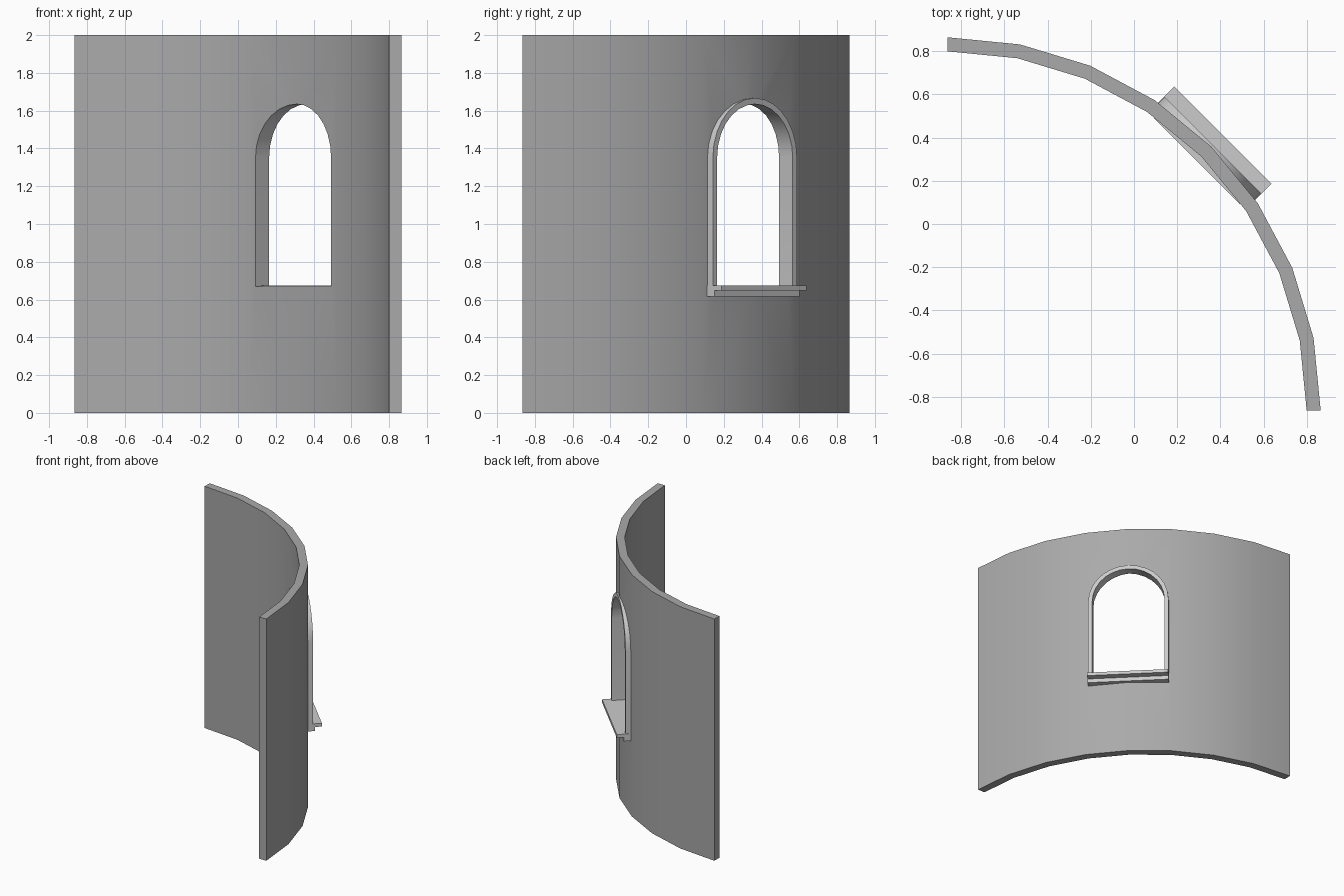
import bpy, bmesh
from math import sin, cos, pi, sqrt

if "Cube" in bpy.data.objects:
    bpy.data.objects.remove(bpy.data.objects["Cube"])

C = -0.865            # arc centre (x and y)
R_OUT, R_IN = 1.73, 1.665
HALF, TRIM = 0.283, 0.032   # opening half width, frame width
SILL_Z, SPRING_Z = 0.675, 1.352


def place(u, r, z):
    """Window axes (u along the wall, r outwards at 45 degrees) to world."""
    return ((r + u) / sqrt(2), (r - u) / sqrt(2), z)


def grey(name, v):
    mat = bpy.data.materials.new(name)
    mat.diffuse_color = (v, v, v, 1)
    mat.use_nodes = True
    mat.node_tree.nodes["Principled BSDF"].inputs["Base Color"].default_value = mat.diffuse_color
    return mat


def finish(name, bm, mat):
    me = bpy.data.meshes.new(name)
    bm.to_mesh(me)
    bm.free()
    me.materials.append(mat)
    ob = bpy.data.objects.new(name, me)
    bpy.context.collection.objects.link(ob)
    return ob


def prism(name, a, b, mat, extra=()):
    """Solid between two matching point loops, plus optional loose faces."""
    bm = bmesh.new()
    va, vb = [bm.verts.new(p) for p in a], [bm.verts.new(p) for p in b]
    bm.faces.new(va)
    bm.faces.new(vb[::-1])
    n = len(a)
    for i in range(n):
        j = (i + 1) % n
        bm.faces.new((va[i], vb[i], vb[j], va[j]))
    bmesh.ops.recalc_face_normals(bm, faces=bm.faces)
    for pts in extra:
        bm.faces.new([bm.verts.new(p) for p in pts])
    return finish(name, bm, mat)


def activate(ob):
    bpy.ops.object.select_all(action='DESELECT')
    ob.select_set(True)
    bpy.context.view_layer.objects.active = ob


def arch(half, bottom, n=14):
    """Round-headed outline, from lower right over the top to lower left."""
    head = [(half * cos(pi * i / n), SPRING_Z + half * sin(pi * i / n)) for i in range(n + 1)]
    return [(half, bottom)] + head + [(-half, bottom)]


dark, light = grey("wall_grey", 0.4), grey("trim_grey", 0.8)

# Curved wall: eight-sided quarter ring
angles = [i * pi / 16 for i in range(9)]
ring = [(C + R_OUT * cos(t), C + R_OUT * sin(t)) for t in angles]
ring += [(C + R_IN * cos(t), C + R_IN * sin(t)) for t in reversed(angles)]
wall = prism("curved_wall", [(x, y, 0) for x, y in ring], [(x, y, 2) for x, y in ring], dark)

# Arched opening, its reveal in the light trim colour
outline = arch(HALF, SILL_Z - 0.005)
cutter = prism("opening_cutter", [place(u, 0.3, z) for u, z in outline],
               [place(u, 0.7, z) for u, z in outline], light)
cutter.hide_render = True
mod = wall.modifiers.new("opening", 'BOOLEAN')
mod.object = cutter
mod.operation = 'DIFFERENCE'
mod.solver = 'EXACT'
mod.material_mode = 'TRANSFER'
activate(wall)
bpy.ops.object.modifier_apply(modifier=mod.name)
bpy.data.objects.remove(cutter)

# Arched frame: band swept along the outline
inner, outer = arch(HALF, SILL_Z), arch(HALF + TRIM, SILL_Z)
bm = bmesh.new()
rows = []
for (ui, zi), (uo, zo) in zip(inner, outer):
    section = [(ui, 0.455, zi), (ui, 0.516, zi), (uo, 0.516, zo), (uo, 0.455, zo)]
    rows.append([bm.verts.new(place(*p)) for p in section])
for a, b in zip(rows, rows[1:]):
    for k in range(4):
        m = (k + 1) % 4
        bm.faces.new((a[k], a[m], b[m], b[k]))
bm.faces.new(rows[0])
bm.faces.new(rows[-1])
bmesh.ops.recalc_face_normals(bm, faces=bm.faces)
frame = finish("window_frame", bm, light)

# Stepped sill: projecting slab over a shallower moulding, with a thin inner ledge
step = [(0.455, 0.615), (0.53, 0.615), (0.53, 0.648), (0.583, 0.648),
        (0.583, SILL_Z), (0.455, SILL_Z)]
ledge = [place(u, r, SILL_Z) for u, r in
         ((-HALF, 0.412), (HALF, 0.412), (HALF, 0.455), (-HALF, 0.455))]
sill = prism("window_sill", [place(-0.318, r, z) for r, z in step],
             [place(0.318, r, z) for r, z in step], light, [ledge])

# Smooth curves, crisp corners
for ob in (wall, frame):
    activate(ob)
    bpy.ops.object.shade_smooth_by_angle(angle=pi / 6)
